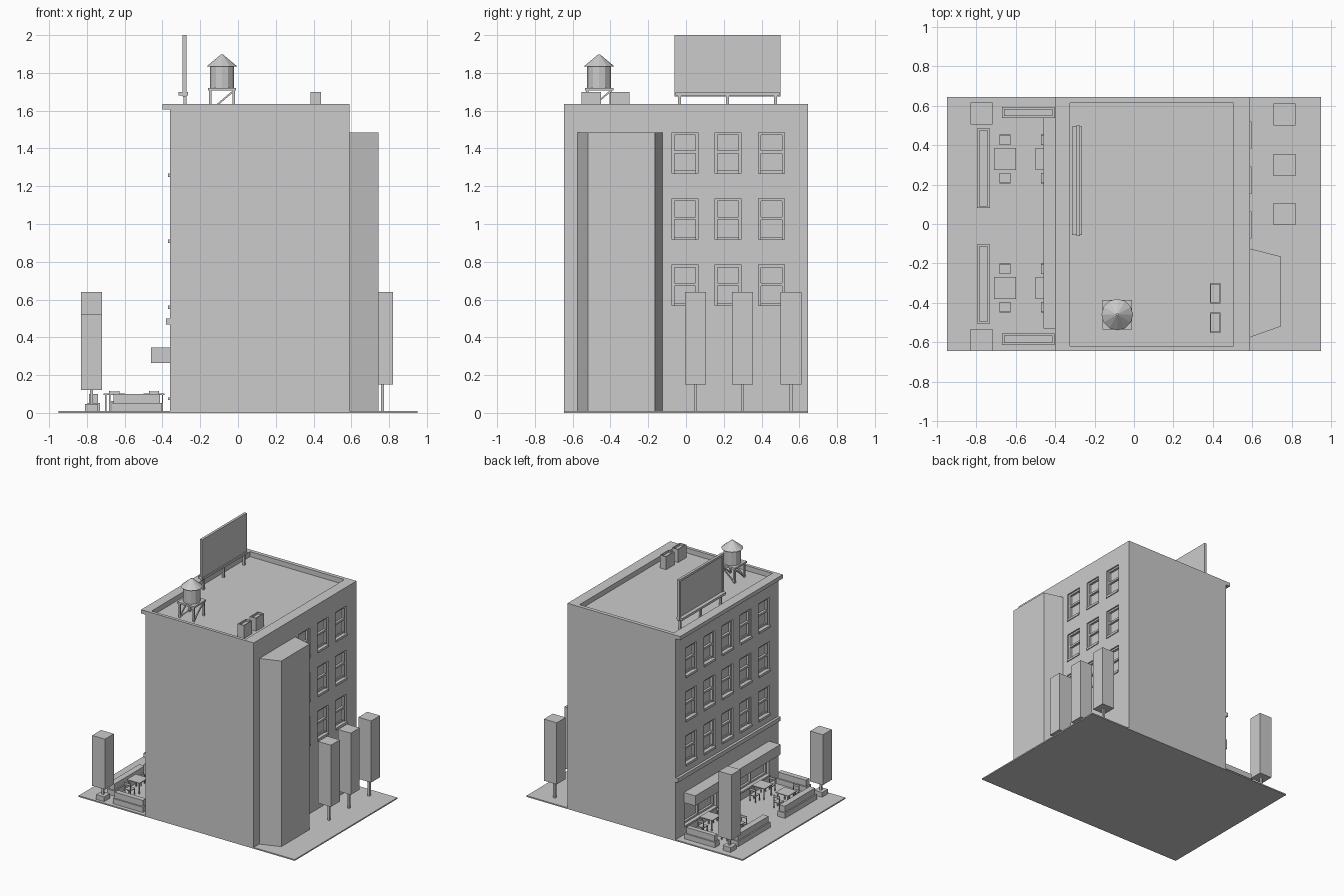
import bpy, bmesh, math
from mathutils import Vector

if "Cube" in bpy.data.objects:
    bpy.data.objects.remove(bpy.data.objects["Cube"])


def finish(name, bm):
    bmesh.ops.recalc_face_normals(bm, faces=bm.faces[:])
    me = bpy.data.meshes.new(name)
    bm.to_mesh(me)
    bm.free()
    ob = bpy.data.objects.new(name, me)
    bpy.context.collection.objects.link(ob)
    return ob


def boxes(name, items):
    """One object from boxes given as (x0, x1, y0, y1, z0, z1)."""
    bm = bmesh.new()
    for x0, x1, y0, y1, z0, z1 in items:
        vs = bmesh.ops.create_cube(bm, size=1)["verts"]
        for v in vs:
            v.co = Vector((x0 if v.co.x < 0 else x1, y0 if v.co.y < 0 else y1, z0 if v.co.z < 0 else z1))
    return finish(name, bm)


def cbox(x, y, w, d, z0, z1):
    return (x - w / 2, x + w / 2, y - d / 2, y + d / 2, z0, z1)


def beam(name, pairs, t):
    """Square bars between pairs of points."""
    bm = bmesh.new()
    for a, b in pairs:
        a, b = Vector(a), Vector(b)
        vs = bmesh.ops.create_cube(bm, size=1)["verts"]
        rot = (b - a).to_track_quat('Z', 'Y')
        for v in vs:
            v.co = rot @ Vector((v.co.x * t, v.co.y * t, v.co.z * (b - a).length)) + (a + b) / 2
    return finish(name, bm)


def cone(name, x, y, r1, r2, z0, z1, n):
    bm = bmesh.new()
    bmesh.ops.create_cone(bm, cap_ends=True, segments=n, radius1=r1, radius2=r2, depth=z1 - z0)
    bmesh.ops.translate(bm, verts=bm.verts[:], vec=(x, y, (z0 + z1) / 2))
    return finish(name, bm)


def cut(ob, items):
    cutter = boxes("cutter", items)
    cutter.hide_render = True
    mod = ob.modifiers.new("openings", 'BOOLEAN')
    mod.operation, mod.solver, mod.object = 'DIFFERENCE', 'EXACT', cutter
    bpy.context.view_layer.objects.active = ob
    bpy.ops.object.modifier_apply(modifier=mod.name)
    bpy.data.objects.remove(cutter)


FX, BX = -0.36, 0.59          # street wall and rear wall
COLS = [-0.465, -0.235, -0.005, 0.222, 0.452]
SILLS = [0.55, 0.9, 1.25]
W, DEEP = 0.138, 0.03

# Paved base
boxes("pavement", [(-0.95, 0.95, -0.645, 0.645, 0, 0.01)])

# Building block with roof well, windows and shop openings
building = boxes("building", [(FX, BX, -0.645, 0.645, 0.008, 1.635)])
holes = [(-0.325, 0.505, -0.62, 0.615, 1.595, 1.7)]
frames, sills = [], []
for z in SILLS:
    for y in COLS:
        for side, wall in ((1, FX), (-1, BX)):
            if side == -1 and y < -0.1:
                continue
            y0, y1, z0, z1 = y - W / 2, y + W / 2, z + 0.018, z + 0.235
            xr = lambda a, b: (min(wall + side * a, wall + side * b), max(wall + side * a, wall + side * b))
            holes.append((*xr(-0.05, DEEP), y0, y1, z0, z1))
            outer, inner = xr(0.012, DEEP + 0.003), xr(0.02, DEEP + 0.003)
            frames += [(*outer, y0, y0 + 0.014, z0, z1), (*outer, y1 - 0.014, y1, z0, z1),
                       (*outer, y0, y1, z1 - 0.014, z1), (*inner, y0, y1, z0, z0 + 0.014),
                       (*outer, y0, y1, z0 + 0.105, z0 + 0.12)]
            sills.append((*xr(-0.01 if side == 1 else -0.007, 0.02), y0, y1, z, z + 0.018))
SHOP = [(-0.53, -0.13, 0.08), (-0.085, 0.085, 0.012), (0.13, 0.53, 0.08)]
for y0, y1, z0 in SHOP:
    holes.append((FX - 0.05, FX + 0.04, y0, y1, z0, 0.275))
cut(building, holes)
boxes("window_frames", frames)
boxes("window_sills", sills)

# Shop window frames, sills and door
shop = []
for y0, y1, z0 in SHOP:
    x = (FX + 0.022, FX + 0.043)
    shop += [(*x, y0, y0 + 0.014, z0, 0.275), (*x, y1 - 0.014, y1, z0, 0.275), (*x, y0, y1, 0.26, 0.275)]
    m = (y0 + y1) / 2
    shop.append((*x, m - 0.006, m + 0.006, z0, 0.275))
    if z0 > 0.05:
        shop += [(*x, y0, y1, z0, z0 + 0.014), (FX - 0.01, FX + 0.02, y0, y1, 0.068, 0.082)]
boxes("shop_frames", shop)

# Facade trim and awning
boxes("cornice", [(-0.4, FX + 0.01, -0.645, 0.645, 1.605, 1.635)])
boxes("string_course", [(-0.38, FX + 0.01, -0.645, 0.645, 0.468, 0.5)])
boxes("awning", [(-0.46, FX + 0.01, -0.53, 0.54, 0.265, 0.345)])

# Rear bay, extruded from its plan
bm = bmesh.new()
plan = [(0.58, -0.575), (0.59, -0.575), (0.745, -0.52), (0.745, -0.165), (0.59, -0.125), (0.58, -0.125)]
f = bm.faces.new([bm.verts.new((x, y, 0.008)) for x, y in plan])
ext = bmesh.ops.extrude_face_region(bm, geom=[f])["geom"]
bmesh.ops.translate(bm, verts=[g for g in ext if isinstance(g, bmesh.types.BMVert)], vec=(0, 0, 1.477))
finish("rear_bay", bm)

# Trees: (x, y, crown bottom, crown top, trunk bottom)
TREES = [(0.765, 0.05, 0.15, 0.64, 0.008), (0.765, 0.3, 0.15, 0.64, 0.008), (0.765, 0.555, 0.15, 0.64, 0.008),
         (-0.775, -0.588, 0.12, 0.52, 0.04), (-0.775, 0.56, 0.12, 0.64, 0.04)]
for x, y, zb, zt, z0 in TREES:
    boxes("tree_crown", [cbox(x, y, 0.112, 0.112, zb, zt)])
    boxes("tree_trunk", [cbox(x, y, 0.016, 0.016, z0, zb + 0.01)])
    if x < 0:
        boxes("tree_tub", [cbox(x, y, 0.07, 0.07, 0.008, 0.048)])

# Hedge planters around the terrace
for x0, x1, y0, y1 in [(-0.798, -0.73, 0.08, 0.485), (-0.798, -0.73, -0.505, -0.105),
                       (-0.67, -0.403, 0.538, 0.595), (-0.67, -0.403, -0.615, -0.555)]:
    boxes("planter", [(x0, x1, y0, y1, 0.008, 0.052)])
    g = 0.01
    boxes("hedge", [(x0 + g, x1 - g, y0 + g, y1 - g, 0.04, 0.1)])

# Terrace tables and chairs
for x in (-0.655, -0.445):
    for y in (-0.325, 0.33):
        legs = [cbox(x + sx * 0.045, y + sy * 0.045, 0.007, 0.007, 0.005, 0.098)
                for sx in (-1, 1) for sy in (-1, 1)]
        boxes("table", [cbox(x, y, 0.112, 0.112, 0.096, 0.102)] + legs)
        for s in (-1, 1):
            cy = y + s * 0.098
            parts = [cbox(x, cy, 0.055, 0.055, 0.056, 0.062)]
            for sx in (-1, 1):
                parts += [cbox(x + sx * 0.024, cy + s * 0.024, 0.006, 0.006, 0.005, 0.115),
                          cbox(x + sx * 0.024, cy - s * 0.024, 0.006, 0.006, 0.005, 0.058)]
            parts.append(cbox(x, cy + s * 0.024, 0.05, 0.005, 0.095, 0.113))
            boxes("chair", parts)

# Roof billboard with a raised rim, walkway and posts
board = boxes("billboard_panel", [(-0.293, -0.273, -0.06, 0.5, 1.675, 2.0)])
cut(board, [(-0.35, -0.286, -0.042, 0.482, 1.693, 1.982)])
boxes("billboard_walkway", [(-0.315, -0.265, -0.055, 0.495, 1.68, 1.698)])
boxes("billboard_posts", [cbox(-0.28, y, 0.016, 0.016, 1.59, 1.69) for y in (-0.035, 0.22, 0.475)])

# Water tower
tx, ty, h = -0.085, -0.46, 0.062
cone("water_tank", tx, ty, 0.063, 0.063, 1.718, 1.84, 12)
cone("tank_roof", tx, ty, 0.08, 0.006, 1.835, 1.897, 12)
boxes("tank_platform", [cbox(tx, ty, 0.15, 0.15, 1.706, 1.72)])
boxes("tower_legs", [cbox(tx + sx * h, ty + sy * h, 0.014, 0.014, 1.59, 1.71)
                     for sx in (-1, 1) for sy in (-1, 1)])
braces = []
for s in (-1, 1):
    braces.append(((tx - h, ty + s * h, 1.6), (tx + h, ty + s * h, 1.705)))
    braces.append(((tx + s * h, ty - h, 1.6), (tx + s * h, ty + h, 1.705)))
beam("tower_braces", braces, 0.009)

# Rooftop vent boxes with sunken tops
for y0, y1 in ((-0.553, -0.45), (-0.403, -0.3)):
    vent = boxes("roof_vent", [(0.385, 0.44, y0, y1, 1.59, 1.698)])
    cut(vent, [(0.392, 0.433, y0 + 0.007, y1 - 0.007, 1.683, 1.75)])
